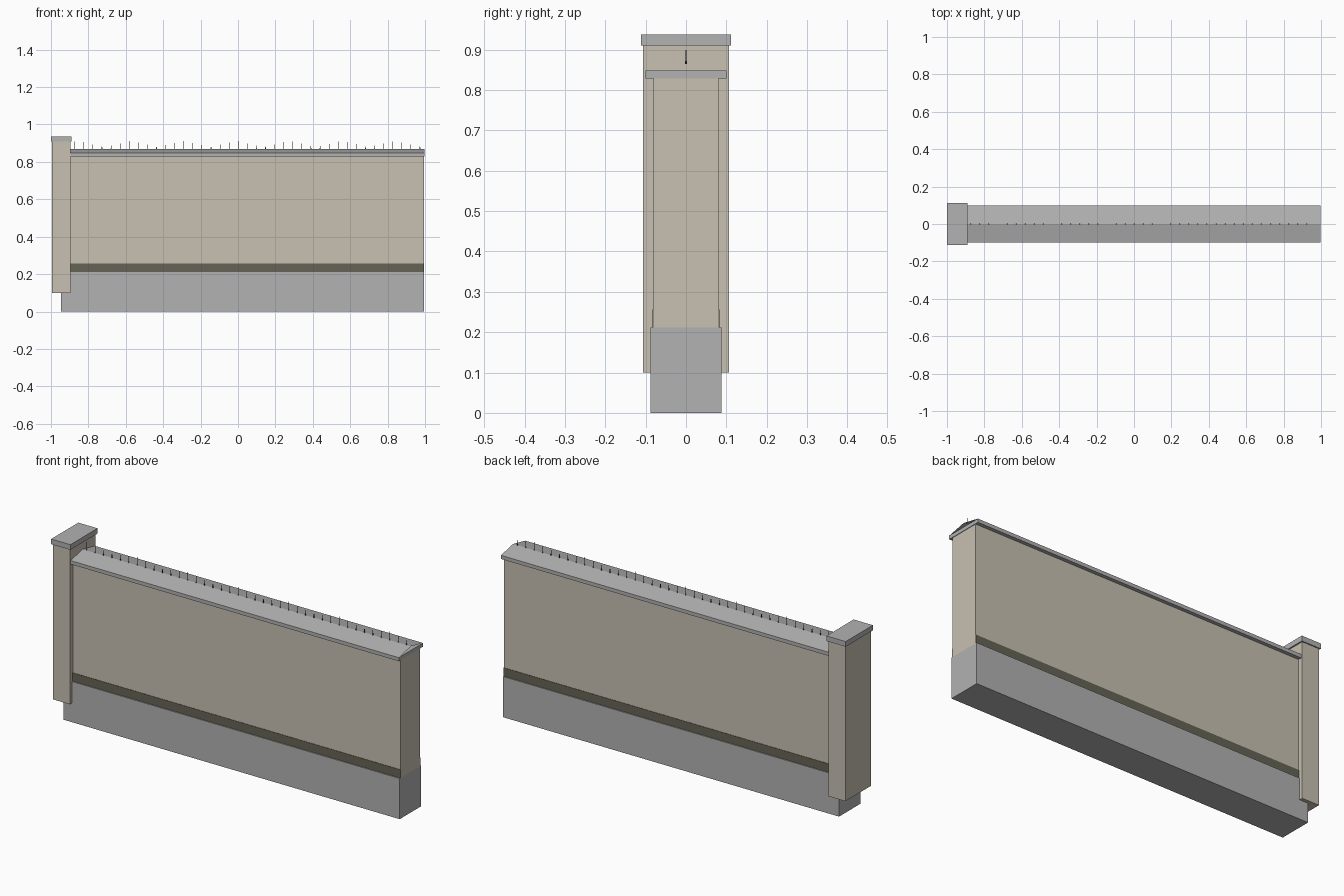
import bpy, bmesh
from mathutils import Matrix

if "Cube" in bpy.data.objects:
    bpy.data.objects.remove(bpy.data.objects["Cube"])


def material(name, rgb):
    m = bpy.data.materials.new(name)
    m.diffuse_color = (*rgb, 1)
    m.use_nodes = True
    m.node_tree.nodes["Principled BSDF"].inputs["Base Color"].default_value = m.diffuse_color
    return m


STONE = material("grey stone", (0.445, 0.445, 0.445))
PLASTER = material("beige plaster", (0.578, 0.533, 0.445))
STRIPE = material("dark olive stripe", (0.133, 0.127, 0.091))
IRON = material("dark iron", (0.06, 0.06, 0.06))


def add_object(name, bm, mat):
    mesh = bpy.data.meshes.new(name)
    bm.to_mesh(mesh)
    bm.free()
    mesh.materials.append(mat)
    ob = bpy.data.objects.new(name, mesh)
    bpy.context.collection.objects.link(ob)
    return ob


def box(name, x0, x1, y0, y1, z0, z1, mat):
    bm = bmesh.new()
    size = Matrix.Diagonal((x1 - x0, y1 - y0, z1 - z0, 1))
    centre = Matrix.Translation(((x0 + x1) / 2, (y0 + y1) / 2, (z0 + z1) / 2))
    bmesh.ops.create_cube(bm, size=1, matrix=centre @ size)
    return add_object(name, bm, mat)


# Wall body on its plinth
box("plinth", -0.945, 0.995, -0.088, 0.088, 0, 0.212, STONE)
box("wall_panel", -0.9, 0.995, -0.081, 0.081, 0.212, 0.83, PLASTER)

# Thin painted stripe along the foot of both wall faces
for side, label in ((-1, "front"), (1, "back")):
    ys = sorted((side * 0.081, side * 0.083))
    box(label + "_stripe", -0.897, 0.995, *ys, 0.212, 0.256, STRIPE)

# End pillar with cap
box("pillar", -0.994, -0.896, -0.106, 0.106, 0.1, 0.91, PLASTER)
box("pillar_cap", -1.0, -0.889, -0.112, 0.112, 0.91, 0.937, STONE)

# Coping slab with an open-ended pitched top
X0, X1 = -0.896, 0.998
box("coping_slab", X0, X1, -0.1, 0.1, 0.829, 0.848, STONE)
bm = bmesh.new()
rows = [[bm.verts.new((x, y, z)) for x in (X0, X1)]
        for y, z in ((-0.1, 0.848), (0, 0.869), (0.1, 0.848))]
for a, b in zip(rows, rows[1:]):
    bm.faces.new((a[0], a[1], b[1], b[0]))
add_object("coping_slopes", bm, STONE)

# Row of slim spikes on the ridge
bm = bmesh.new()
COUNT = 39
for i in range(COUNT):
    x = -0.873 + 1.846 * i / (COUNT - 1)
    bmesh.ops.create_cone(bm, cap_ends=True, segments=6, radius1=0.0022,
                          radius2=0, depth=0.048,
                          matrix=Matrix.Translation((x, 0, 0.889)))
add_object("ridge_spikes", bm, IRON)
